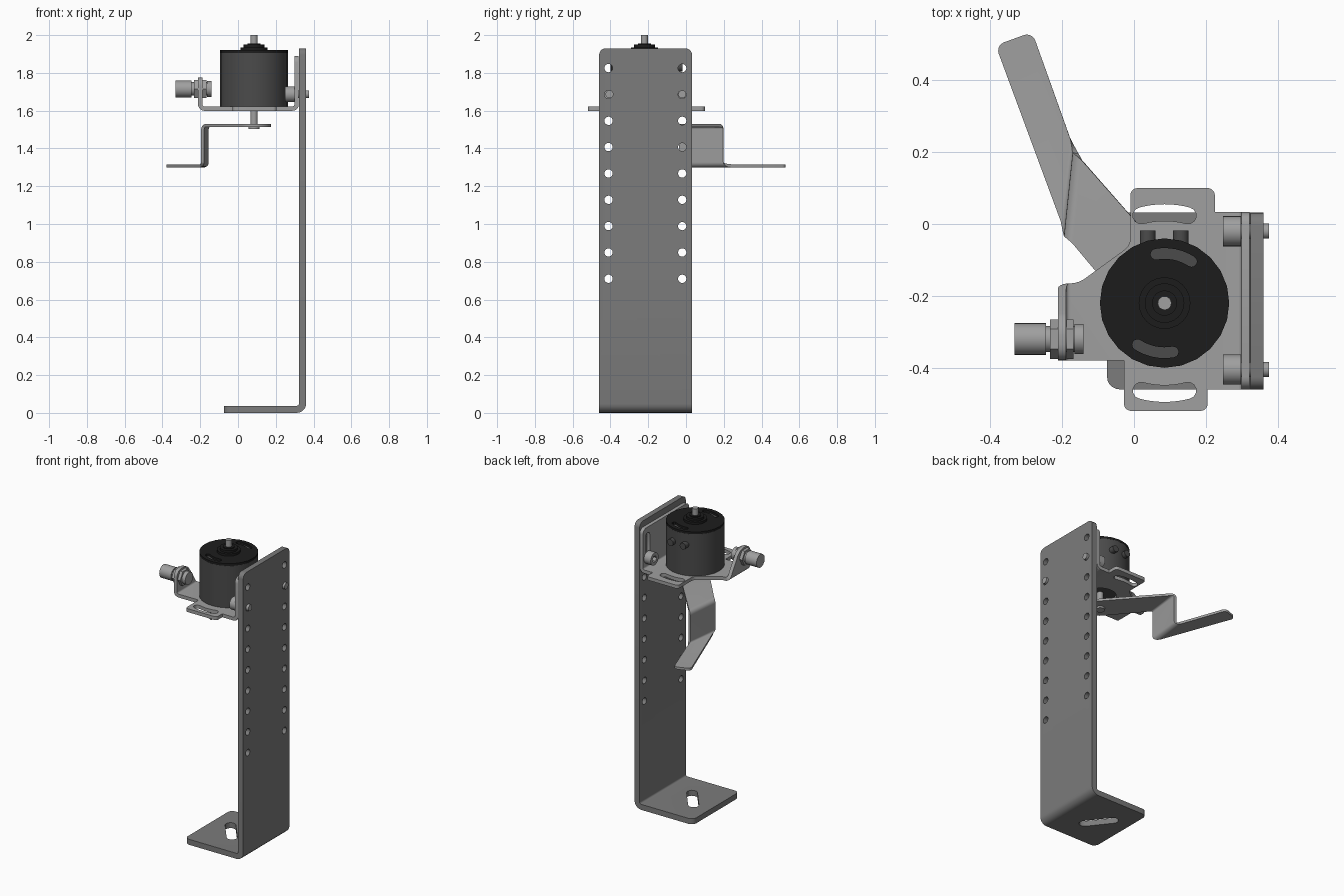
import bpy, bmesh
from math import sin, cos, pi, radians
from mathutils import Matrix, Vector

if "Cube" in bpy.data.objects:
    bpy.data.objects.remove(bpy.data.objects["Cube"])

AXES = {'Z': Matrix.Identity(3),
        'X': Matrix(((0, 0, 1), (1, 0, 0), (0, 1, 0))),   # outline given as (y, z)
        'Y': Matrix(((0, 1, 0), (0, 0, 1), (1, 0, 0)))}   # outline given as (z, x)


def material(name, v):
    m = bpy.data.materials.new(name)
    m.diffuse_color = (v, v, v, 1)
    m.use_nodes = True
    m.node_tree.nodes["Principled BSDF"].inputs["Base Color"].default_value = m.diffuse_color
    return m


BLACK, DARK = material("black", 0.012), material("dark_grey", 0.07)
MID, STEEL = material("mid_grey", 0.2), material("steel", 0.35)


def circle(cx, cy, r, n=24):
    return [(cx + r * cos(2 * pi * i / n), cy + r * sin(2 * pi * i / n)) for i in range(n)]


def arc(cx, cy, r, a0, a1, n=8):
    return [(cx + r * cos(radians(a0 + (a1 - a0) * i / n)),
             cy + r * sin(radians(a0 + (a1 - a0) * i / n))) for i in range(n + 1)]


def stroke(path, w):
    """Round-ended slot outline of half-width w around a path."""
    path, out = [Vector(p) for p in path], []
    for seq in (path, path[::-1]):
        for i, p in enumerate(seq):
            t = (seq[min(i + 1, len(seq) - 1)] - seq[max(i - 1, 0)]).normalized()
            out.append(p + Vector((t.y, -t.x)) * w)
        a = Vector((t.y, -t.x))
        for k in range(1, 6):
            out.append(p + (a * cos(pi * k / 6) + t * sin(pi * k / 6)) * w)
    return out


def make(name, bm, mat):
    bmesh.ops.recalc_face_normals(bm, faces=bm.faces)
    me = bpy.data.meshes.new(name)
    bm.to_mesh(me)
    bm.free()
    ob = bpy.data.objects.new(name, me)
    bpy.context.collection.objects.link(ob)
    if mat:
        me.materials.append(mat)
    return ob


def solid(name, parts, axis='Z', mat=STEEL):
    """Prisms (outline, low, high) along one axis."""
    bm = bmesh.new()
    for outline, lo, hi in parts:
        vs = [[bm.verts.new(AXES[axis] @ Vector((p[0], p[1], h))) for p in outline] for h in (lo, hi)]
        bm.faces.new(vs[0][::-1])
        bm.faces.new(vs[1])
        for i in range(len(outline)):
            j = (i + 1) % len(outline)
            bm.faces.new((vs[0][i], vs[0][j], vs[1][j], vs[1][i]))
    return make(name, bm, mat)


def bake(ob):
    me = bpy.data.meshes.new_from_object(ob.evaluated_get(bpy.context.evaluated_depsgraph_get()))
    ob.modifiers.clear()
    ob.data = me


def cut(ob, parts, axis):
    cutter = solid("cutter", parts, axis, None)
    cutter.hide_render = True
    m = ob.modifiers.new("cut", 'BOOLEAN')
    m.operation, m.solver, m.object = 'DIFFERENCE', 'EXACT', cutter
    bake(ob)
    bpy.data.objects.remove(cutter)


def sheet(name, pts, faces, folds, corners, thick, bend, mat):
    """Folded sheet metal: middle surface with rounded corners and bends, then thickened."""
    bm = bmesh.new()
    v = [bm.verts.new(p) for p in pts]
    for f in faces:
        bm.faces.new([v[i] for i in f])
    for i, r in corners.items():
        bmesh.ops.bevel(bm, geom=[v[i]], offset=r, segments=5, profile=0.5, affect='VERTICES')
    for a, b in folds:
        e = next(e for e in v[a].link_edges if v[b] in e.verts)
        bmesh.ops.bevel(bm, geom=[e], offset=bend, segments=5, profile=0.5, affect='EDGES')
    ob = make(name, bm, mat)
    m = ob.modifiers.new("thickness", 'SOLIDIFY')
    m.thickness, m.offset, m.use_even_offset = thick, 0, True
    bake(ob)
    return ob


CX, CY = 0.085, -0.22          # motor axis
ROWS = (-0.41, -0.02)          # hole and bolt rows

# Upright L bracket with two hole rows and a diagonal foot slot
x, z = 0.342, 0.019
upright = sheet("upright_bracket",
                [(-0.075, -0.46, z), (-0.075, 0.032, z), (x, 0.032, z), (x, -0.46, z),
                 (x, -0.46, 1.93), (x, 0.032, 1.93)],
                [(0, 1, 2, 3), (3, 2, 5, 4)], [(2, 3)],
                {0: 0.035, 1: 0.035, 4: 0.035, 5: 0.035}, 0.037, 0.03, MID)
cut(upright, [(circle(y, 0.71 + 0.1394 * i, 0.022, 20), 0.2, 0.5) for y in ROWS for i in range(9)], 'X')
a = radians(128)
cut(upright, [(stroke([(0.1 - 0.09 * cos(a), -0.215 - 0.09 * sin(a)),
                       (0.1 + 0.09 * cos(a), -0.215 + 0.09 * sin(a))], 0.033), -0.1, 0.1)], 'Z')

# Motor bracket: shelf, rear flange and sensor tab
outline = [(0.31, 0.033), (0.225, 0.033), (0.225, 0.10), (-0.01, 0.10), (-0.01, -0.06),
           (-0.155, -0.165), (-0.2, -0.165), (-0.2, -0.38), (-0.028, -0.38),
           (-0.028, -0.52), (0.205, -0.52), (0.205, -0.46), (0.31, -0.46)]
pts = [(px, py, 1.611) for px, py in outline]
pts += [(0.31, -0.46, 1.89), (0.31, 0.033, 1.89), (-0.2, -0.38, 1.775), (-0.2, -0.27, 1.775)]
shelf = sheet("motor_bracket", pts,
              [tuple(range(13)), (0, 12, 13, 14), (7, 6, 16, 15)], [(0, 12), (6, 7)],
              {2: 0.02, 3: 0.02, 4: 0.02, 5: 0.02, 9: 0.02, 10: 0.02,
               13: 0.035, 14: 0.035, 15: 0.045, 16: 0.04}, 0.023, 0.022, STEEL)
cut(shelf, [(stroke(arc(CX, CY, 0.252, s + 75, s + 105), 0.023), 1.5, 1.7) for s in (0, 180)]
    + [(circle(CX, CY, 0.1), 1.5, 1.7)], 'Z')
cut(shelf, [(stroke([(y, 1.68), (y, 1.83)], 0.022), 0.25, 0.35) for y in ROWS], 'X')

# Socket-head bolts through flange and upright
for side, y in zip(("front", "back"), (-0.405, -0.02)):
    bolt = solid(side + "_bolt", [(circle(y, 1.687, 0.042), 0.248, 0.298),
                                  (circle(y, 1.687, 0.021), 0.298, 0.375)], 'X')
    cut(bolt, [(circle(y, 1.687, 0.022, 6), 0.2, 0.275)], 'X')

# Motor body, slotted cap, boss rings, terminals and shaft
solid("motor_body", [(circle(CX, CY, 0.18), 1.622, 1.905)], mat=DARK)
cap = solid("motor_cap", [(circle(CX, CY, 0.18), 1.9055, 1.92)], mat=BLACK)
cut(cap, [(stroke(arc(CX, CY, 0.138, s + 57, s + 100), 0.015), 1.8, 2.0) for s in (0, 180)], 'Z')
solid("cap_boss", [(circle(CX, CY, 0.072), 1.92, 1.935), (circle(CX, CY, 0.055), 1.935, 1.95),
                   (circle(CX, CY, 0.035), 1.95, 1.956)], mat=BLACK)
solid("motor_terminals", [(circle(1.83, tx, 0.022, 16), -0.08, -0.018) for tx in (0.038, 0.13)], 'Y', DARK)
solid("motor_shaft", [(circle(CX, CY, 0.019), 1.515, 2.0), (circle(CX, CY, 0.03), 1.502, 1.515)])

# Side sensor with two clamping nuts
sy, sz = -0.32, 1.715
solid("sensor_barrel", [(circle(sy, sz, 0.044), -0.332, -0.245), (circle(sy, sz, 0.036), -0.245, -0.165),
                        (circle(sy, sz, 0.042), -0.165, -0.14)], 'X')
solid("sensor_nuts", [(circle(sy, sz, 0.055, 6), -0.233, -0.212),
                      (circle(sy, sz, 0.055, 6), -0.188, -0.168)], 'X')

# Cranked lever: round hub plate, web and long lower arm
hub = arc(CX, CY, 0.09, 41, -139, 14)
top, low = 1.522, 1.308
pts = [(-0.187, -0.035, top), (-0.163, 0.198, top), (-0.187, -0.035, low), (-0.163, 0.198, low),
       (-0.283, 0.534, low), (-0.385, 0.497, low)] + [(px, py, top) for px, py in hub]
sheet("lever", pts, [(0, 1) + tuple(range(6, 6 + len(hub))), (1, 0, 2, 3), (3, 2, 5, 4)],
      [(0, 1), (2, 3)], {4: 0.025, 5: 0.025}, 0.016, 0.02, STEEL)

# Smooth curved faces, keep edges sharp
for ob in bpy.data.objects:
    ob.select_set(True)
    bpy.context.view_layer.objects.active = ob
bpy.ops.object.shade_smooth_by_angle(angle=radians(30))
